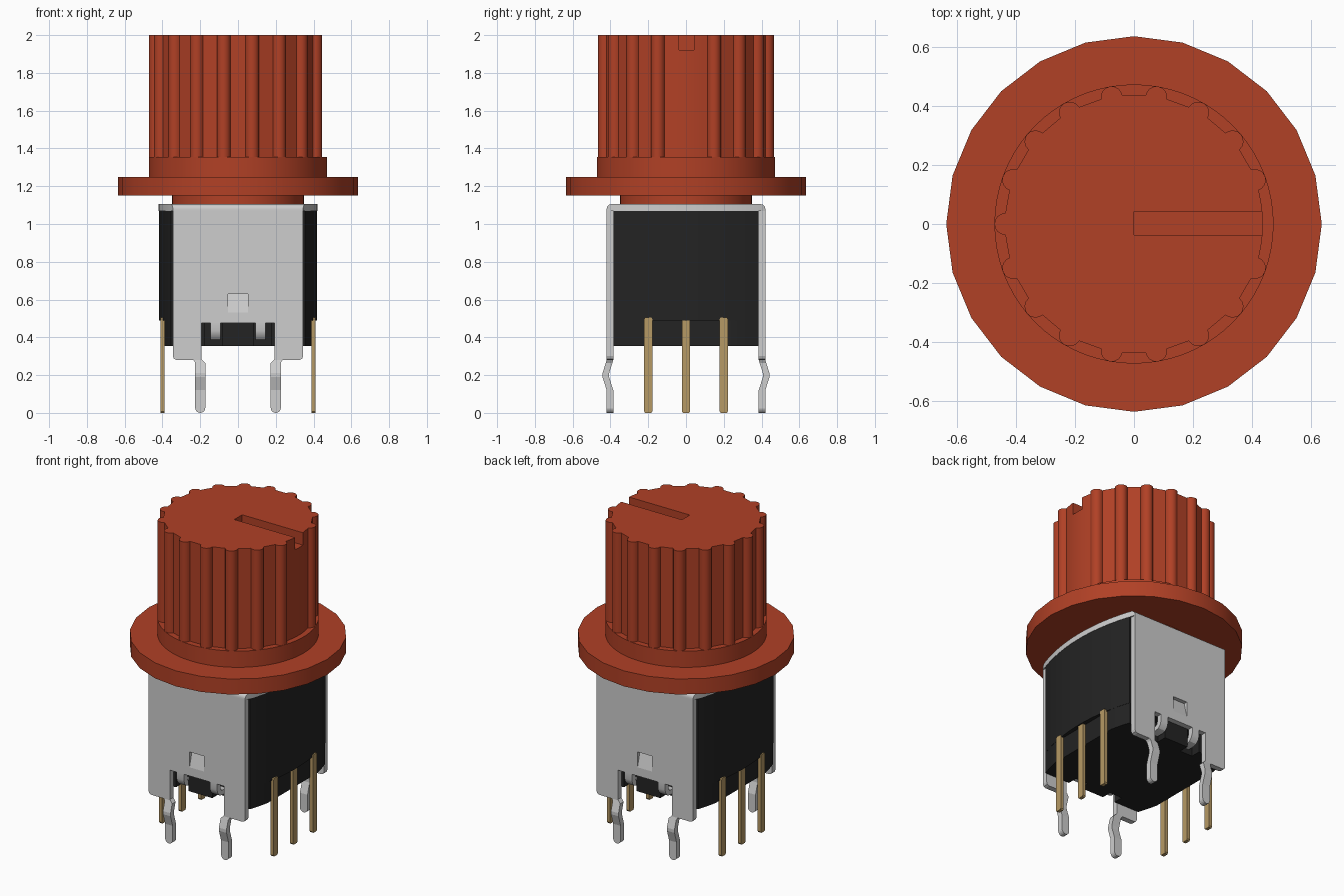
import bpy, bmesh, math
from mathutils import Vector

if "Cube" in bpy.data.objects:
    bpy.data.objects.remove(bpy.data.objects["Cube"])


def material(name, rgb):
    m = bpy.data.materials.new(name)
    m.diffuse_color = (*rgb, 1)
    m.use_nodes = True
    m.node_tree.nodes["Principled BSDF"].inputs["Base Color"].default_value = m.diffuse_color
    return m


RED = material("knob red", (0.44, 0.052, 0.019))
METAL = material("bracket grey", (0.61, 0.61, 0.61))
BLACK = material("housing black", (0.017, 0.017, 0.017))
GOLD = material("pin gold", (0.47, 0.32, 0.13))


def finish(bm, name, mat, smooth=True):
    bmesh.ops.recalc_face_normals(bm, faces=bm.faces)
    me = bpy.data.meshes.new(name)
    bm.to_mesh(me)
    bm.free()
    me.materials.append(mat)
    ob = bpy.data.objects.new(name, me)
    bpy.context.collection.objects.link(ob)
    if smooth:
        bpy.ops.object.select_all(action='DESELECT')
        bpy.context.view_layer.objects.active = ob
        ob.select_set(True)
        bpy.ops.object.shade_smooth_by_angle(angle=math.radians(30))
    return ob


def prism(points, axis, lo, hi):
    """Extrude a 2D outline along an axis: z takes (x,y), y takes (x,z), x takes (y,z)."""
    place = {'z': lambda a, b, c: (a, b, c),
             'y': lambda a, b, c: (a, c, b),
             'x': lambda a, b, c: (c, a, b)}[axis]
    bm = bmesh.new()
    face = bm.faces.new([bm.verts.new(place(a, b, lo)) for a, b in points])
    ext = bmesh.ops.extrude_face_region(bm, geom=[face])
    move = Vector(place(0, 0, hi - lo))
    bmesh.ops.translate(bm, vec=move, verts=[v for v in ext['geom'] if isinstance(v, bmesh.types.BMVert)])
    return bm


def box(x0, x1, y0, y1, z0, z1):
    return prism([(x0, y0), (x1, y0), (x1, y1), (x0, y1)], 'z', z0, z1)


def circle(r, n):
    return [(r * math.cos(2 * math.pi * i / n), r * math.sin(2 * math.pi * i / n)) for i in range(n)]


def cut(ob, cutter_bm):
    cutter = finish(cutter_bm, "cutter", ob.data.materials[0], False)
    cutter.hide_render = True
    mod = ob.modifiers.new("cut", 'BOOLEAN')
    mod.object, mod.operation, mod.solver = cutter, 'DIFFERENCE', 'EXACT'
    bpy.ops.object.select_all(action='DESELECT')
    bpy.context.view_layer.objects.active = ob
    ob.select_set(True)
    bpy.ops.object.modifier_apply(modifier=mod.name)
    bpy.data.objects.remove(cutter)


# Knob: flange, collar, neck and ribbed grip
finish(prism(circle(0.635, 24), 'z', 1.15, 1.25), "knob_flange", RED)
finish(prism(circle(0.472, 72), 'z', 1.25, 1.355), "knob_collar", RED)
finish(prism(circle(0.35, 48), 'z', 1.10, 1.15), "knob_neck", RED)

outline = []
for k in range(18):
    a = math.radians(20 * k)
    if k == 0:  # plain stretch under the pointer slot
        for d in (-12, -8, -4, 0, 4, 8, 12):
            t = math.radians(d)
            outline.append((0.436 * math.cos(t), 0.436 * math.sin(t)))
        continue
    for i in range(9):  # half-round rib
        t = math.radians(-90 + 22.5 * i)
        u, v = 0.435 + 0.037 * math.cos(t), 0.037 * math.sin(t)
        outline.append((u * math.cos(a) - v * math.sin(a), u * math.sin(a) + v * math.cos(a)))
grip = finish(prism(outline, 'z', 1.355, 2.0), "knob_grip", RED)
cut(grip, box(0, 0.6, -0.038, 0.042, 1.92, 2.1))


# Housing with bulged left and right sides
def bulge(y):
    R = 1.2135
    return 0.42 - (R - math.sqrt(R * R - y * y))


def bulged_outline(half_y, inset=0.0, limit=1.0, n=24):
    ys = [-half_y + 2 * half_y * i / n for i in range(n + 1)]
    right = [(min(bulge(y) - inset, limit), y) for y in ys]
    return right + [(-x, -y) for x, y in right]


finish(prism(bulged_outline(0.384, 0.002), 'z', 0.49, 1.07), "housing_upper", BLACK)
lower = finish(prism(bulged_outline(0.384, 0.003, 0.39), 'z', 0.355, 0.49), "housing_lower", BLACK)
for sx in (-1, 1):
    for sy in (-1, 1):
        xs, ys = sorted((sx * 0.085, sx * 0.175)), sorted((sy * 0.32, sy * 0.5))
        cut(lower, box(*xs, *ys, 0.3, 0.478))

# Bracket top with rounded bends at front and back
bm = prism(bulged_outline(0.42), 'z', 1.07, 1.105)
bends = [e for e in bm.edges if all(abs(abs(v.co.y) - 0.42) < 1e-4 and v.co.z > 1.1 for v in e.verts)]
bmesh.ops.bevel(bm, geom=bends, offset=0.025, segments=4, affect='EDGES', profile=0.5)
finish(bm, "bracket_top", METAL)

# Bracket side plates with kinked, round-tipped legs
tip = [(0.2 + 0.027 * math.cos(math.radians(-22.5 * i)), 0.027 + 0.027 * math.sin(math.radians(-22.5 * i)))
       for i in range(9)]
half = [(0.345, 1.07), (0.345, 0.3), (0.339, 0.286), (0.325, 0.28), (0.235, 0.28), (0.227, 0.265)]
half += tip + [(0.173, 0.265), (0.193, 0.285), (0.193, 0.475)]
plate_outline = half + [(-x, z) for x, z in reversed(half)]
kink = [(0.28, 0.0), (0.21, 0.022), (0.19, 0.022), (0.12, 0.0)]


def kink_offset(z):
    for (z1, o1), (z0, o0) in zip(kink, kink[1:]):
        if z0 <= z <= z1:
            return o0 + (o1 - o0) * (z - z0) / (z1 - z0)
    return 0.0


for side, s in (("front", -1), ("back", 1)):
    plate = finish(prism(plate_outline, 'y', s * 0.385, s * 0.42), side + "_plate", METAL, False)
    # sloped locking dimple
    cut(plate, prism([(s * 0.421, 0.527), (s * 0.421, 0.63), (s * 0.395, 0.63)], 'x', -0.052, 0.052))
    bm = bmesh.new()
    bm.from_mesh(plate.data)
    bpy.data.objects.remove(plate)
    for z, _ in kink:
        bmesh.ops.bisect_plane(bm, geom=bm.verts[:] + bm.edges[:] + bm.faces[:],
                               plane_co=(0, 0, z), plane_no=(0, 0, 1))
    for v in bm.verts:
        v.co.y += s * kink_offset(v.co.z)
    finish(bm, side + "_plate", METAL, False)

    # Small retaining tabs curling under the housing
    outer = [(0.42, 0.48), (0.42, 0.435), (0.412, 0.41), (0.395, 0.392), (0.37, 0.385), (0.325, 0.385)]
    inner = [(0.325, 0.415), (0.365, 0.415), (0.38, 0.423), (0.385, 0.44), (0.385, 0.48)]
    for sx in (-1, 1):
        xs = sorted((sx * 0.093, sx * 0.145))
        finish(prism([(s * y, z) for y, z in outer + inner], 'x', *xs),
               side + "_tab", METAL)

# Contact pins, three per side, with chamfered ends
for s in (-1, 1):
    for y in (-0.2, 0.0, 0.2):
        profile = [(y - 0.016, 0), (y + 0.016, 0), (y + 0.022, 0.008), (y + 0.022, 0.497),
                   (y + 0.016, 0.505), (y - 0.016, 0.505), (y - 0.022, 0.497), (y - 0.022, 0.008)]
        finish(prism(profile, 'x', *sorted((s * 0.388, s * 0.41))), "contact_pin", GOLD, False)
